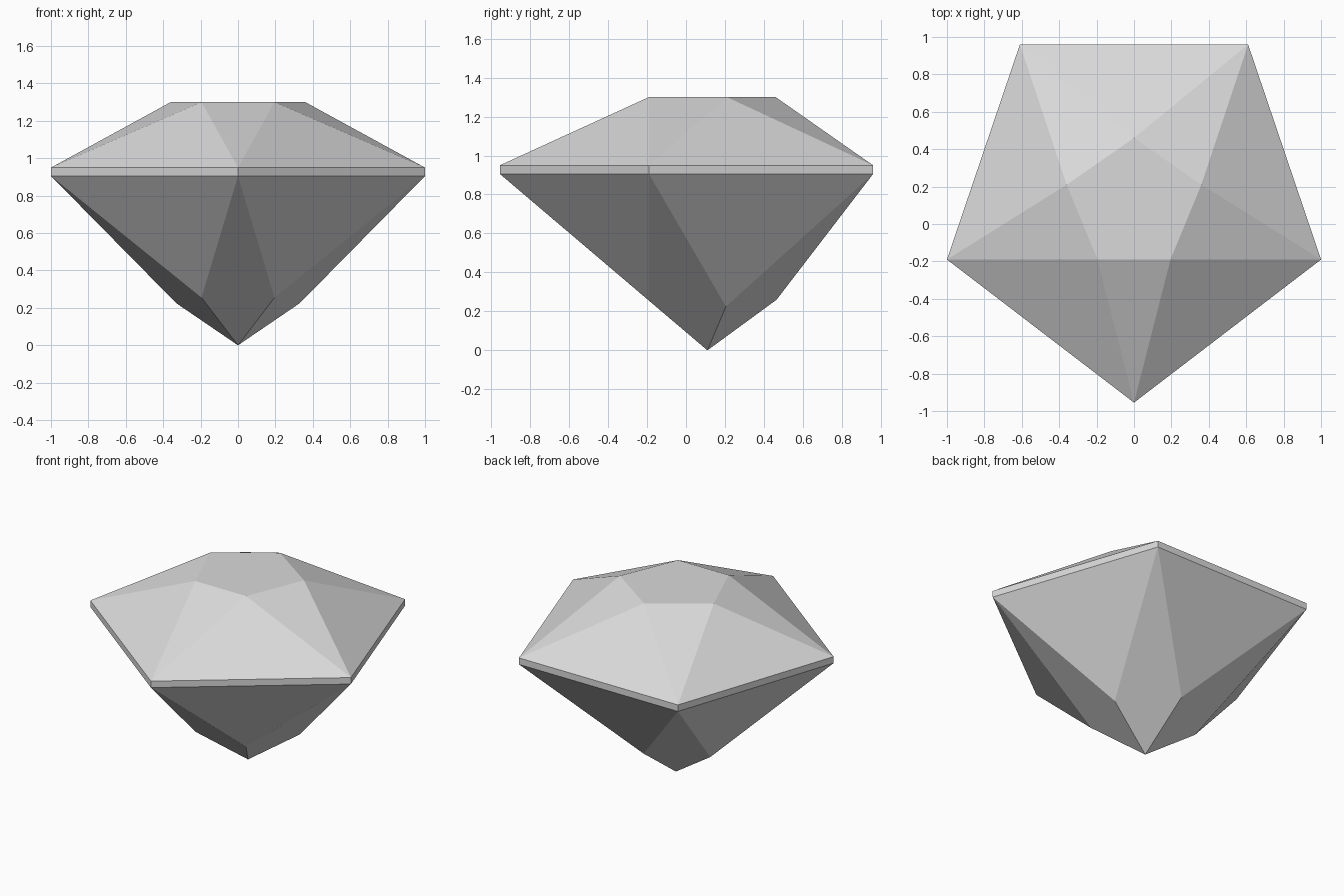
import bpy
import bmesh

cube = bpy.data.objects.get("Cube")
if cube:
    bpy.data.objects.remove(cube, do_unlink=True)

# Single pale grey stone colour
stone = bpy.data.materials.new("pale_grey")
stone.use_nodes = True
GREY = (0.7, 0.7, 0.7, 1)
stone.diffuse_color = GREY
stone.node_tree.nodes["Principled BSDF"].inputs["Base Color"].default_value = GREY


def mirrored(half):
    """Close a five-sided outline from its +x half; a point on x = 0 is kept once."""
    return half + [(-x, y, z) for x, y, z in reversed(half) if x > 0]


# Outlines run counter-clockwise from the front; inner ones sit over the girdle's edges
corners = [(0, -0.955), (1, -0.19), (0.61, 0.96)]
girdle = mirrored([(x, y, 0) for x, y in corners])
girdle = girdle[:5]
table_outline = mirrored([(0.195, -0.19, 1.30), (0.36, 0.21, 1.30), (0, 0.46, 1.30)])
pavilion_outline = mirrored([(0.195, -0.19, 0.255), (0.33, 0.205, 0.225), (0, 0.465, 0.26)])

bm = bmesh.new()


def ring(points, z=None):
    return [bm.verts.new((x, y, h if z is None else z)) for x, y, h in points]


upper = ring(girdle, 0.95)
lower = ring(girdle, 0.905)
table = ring(table_outline)
belly = ring(pavilion_outline)
tip = bm.verts.new((0, 0.11, 0))

# Flat table on top
bm.faces.new(table)
for i in range(5):
    j = (i + 1) % 5
    # Crown facets
    bm.faces.new((upper[i], upper[j], table[i]))
    bm.faces.new((table[i - 1], upper[i], table[i]))
    # Girdle band
    bm.faces.new((lower[i], lower[j], upper[j], upper[i]))
    # Pavilion triangles, and kites that meet at the tip
    bm.faces.new((lower[j], lower[i], belly[i]))
    bm.faces.new((lower[i], belly[i - 1], tip))
    bm.faces.new((lower[i], tip, belly[i]))

# Merge the halves of each kite
bmesh.ops.recalc_face_normals(bm, faces=bm.faces)
ridges = [e for e in bm.edges if tip in e.verts and any(v in lower for v in e.verts)]
bmesh.ops.dissolve_edges(bm, edges=ridges, use_verts=False)

mesh = bpy.data.meshes.new("faceted_gem")
bm.to_mesh(mesh)
bm.free()
mesh.materials.append(stone)
gem = bpy.data.objects.new("faceted_gem", mesh)
bpy.context.collection.objects.link(gem)
